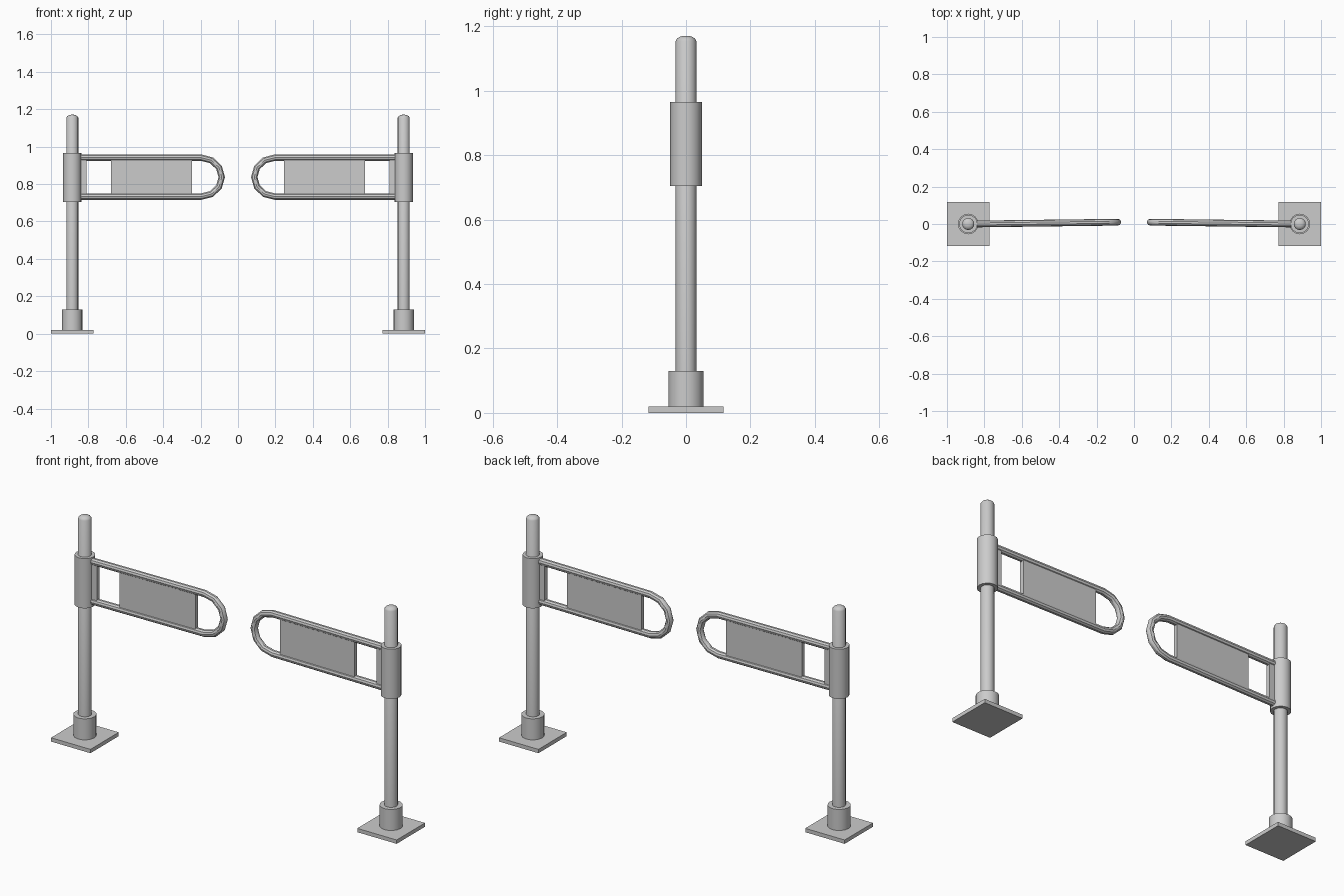
import bpy, bmesh, math

if "Cube" in bpy.data.objects:
    bpy.data.objects.remove(bpy.data.objects["Cube"])

PX = -0.886            # post axis
TILT = 0.0125          # arm swings slightly backwards
Z_TOP, Z_BOT, TUBE_R = 0.941, 0.733, 0.018


def arm_y(x):
    return (x + 0.86) * TILT


def finish(obj, smooth=True):
    # shade and mirror to the opposite gate
    bpy.ops.object.select_all(action='DESELECT')
    obj.select_set(True)
    bpy.context.view_layer.objects.active = obj
    if smooth:
        bpy.ops.object.shade_smooth_by_angle(angle=math.radians(35))
    m = obj.modifiers.new("mirror", 'MIRROR')
    m.use_axis[0] = True
    m.use_mirror_merge = False


def mesh_object(name, bm, smooth):
    bmesh.ops.recalc_face_normals(bm, faces=bm.faces)
    me = bpy.data.meshes.new(name)
    bm.to_mesh(me)
    bm.free()
    obj = bpy.data.objects.new(name, me)
    bpy.context.collection.objects.link(obj)
    finish(obj, smooth)
    return obj


def lathe(name, profile, sides=16):
    # revolve (radius, z) pairs around the post axis, capped at both ends
    bm = bmesh.new()
    rings = []
    for r, z in profile:
        rings.append([bm.verts.new((PX + r * math.cos(2 * math.pi * i / sides),
                                    r * math.sin(2 * math.pi * i / sides), z))
                      for i in range(sides)])
    for a, b in zip(rings, rings[1:]):
        for i in range(sides):
            j = (i + 1) % sides
            bm.faces.new((a[i], a[j], b[j], b[i]))
    bm.faces.new(rings[0])
    bm.faces.new(rings[-1])
    return mesh_object(name, bm, True)


def box(name, x0, x1, half_y, z0, z1, y_of=lambda x: 0.0):
    bm = bmesh.new()
    bmesh.ops.create_cube(bm, size=1)
    for v in bm.verts:
        x = x0 if v.co.x < 0 else x1
        y = y_of(x) + (half_y if v.co.y > 0 else -half_y)
        v.co = (x, y, z0 if v.co.z < 0 else z1)
    return mesh_object(name, bm, False)


# Floor plate, base collar, post with domed tip, hinge sleeve
box("floor_plate", -1.0, -0.772, 0.117, 0.0, 0.02)
lathe("base_collar", [(0.055, 0.02), (0.055, 0.13)])
lathe("post", [(0.032, 0.02), (0.032, 1.155), (0.027, 1.163),
               (0.017, 1.169), (0.006, 1.171)])
lathe("hinge_sleeve", [(0.049, 0.705), (0.049, 0.965)])

# Gate arm: bent tube with a six-segment rounded end
zc, rz = (Z_TOP + Z_BOT) / 2, (Z_TOP - Z_BOT) / 2
path = [(PX + 0.03, Z_TOP)]
for i in range(7):
    a = math.pi / 2 - math.pi * i / 6
    path.append((-0.197 + 0.11 * math.cos(a), zc + rz * math.sin(a)))
path.append((PX + 0.03, Z_BOT))

cu = bpy.data.curves.new("gate_tube", 'CURVE')
cu.dimensions = '3D'
cu.bevel_depth = TUBE_R
cu.bevel_resolution = 3
cu.use_fill_caps = True
sp = cu.splines.new('POLY')
sp.points.add(len(path) - 1)
for p, (x, z) in zip(sp.points, path):
    p.co = (x, arm_y(x), z, 1)
tube = bpy.data.objects.new("gate_tube", cu)
bpy.context.collection.objects.link(tube)
tube.select_set(True)
bpy.context.view_layer.objects.active = tube
bpy.ops.object.select_all(action='DESELECT')
tube.select_set(True)
bpy.ops.object.convert(target='MESH')
finish(bpy.context.view_layer.objects.active)

# Infill panel and the upright strip beside the sleeve
box("gate_panel", -0.68, -0.245, 0.011, Z_BOT, Z_TOP, arm_y)
box("hinge_strip", -0.845, -0.81, 0.011, Z_BOT, Z_TOP, arm_y)
